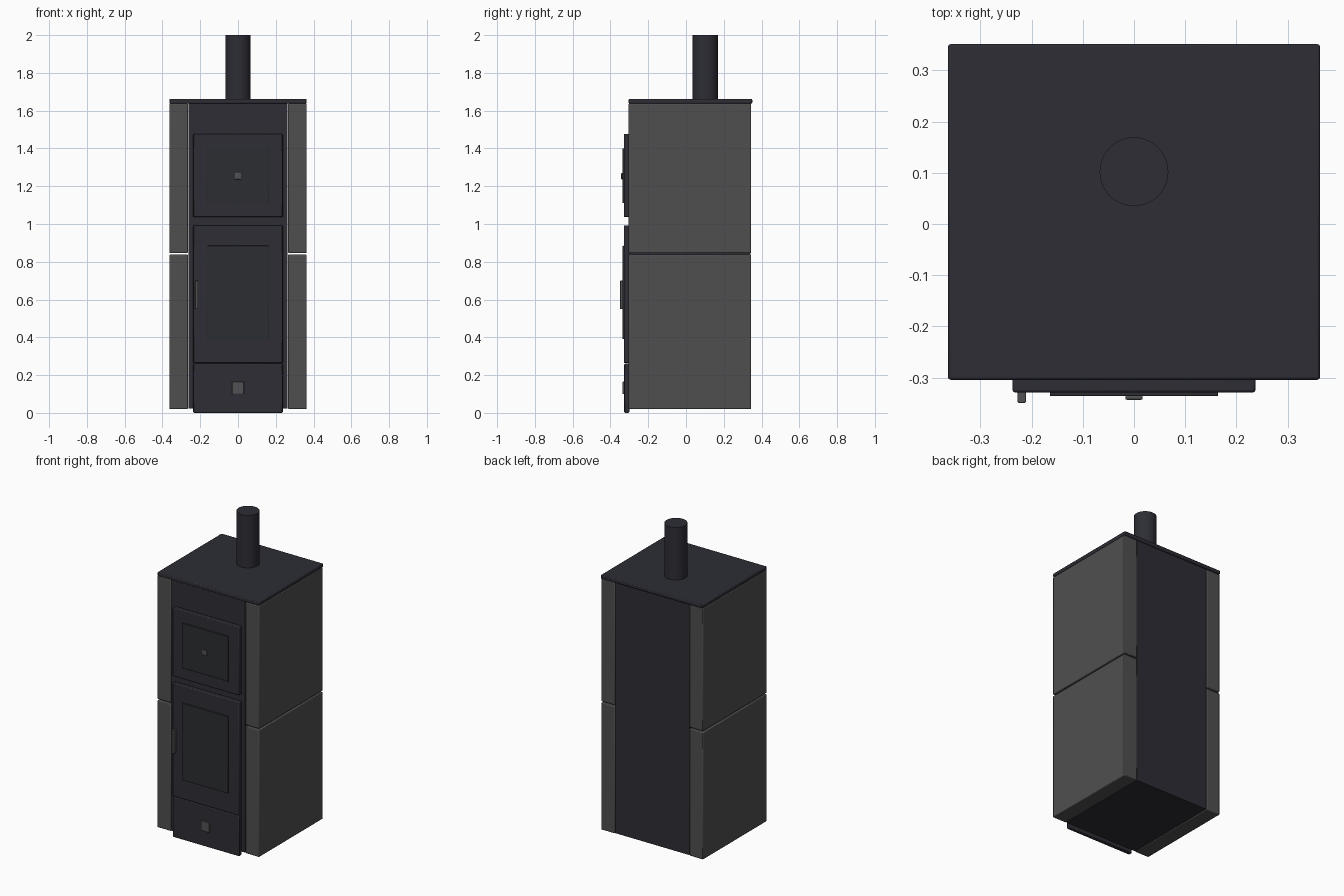
import bpy

if "Cube" in bpy.data.objects:
    bpy.data.objects.remove(bpy.data.objects["Cube"])

def material(name, rgb):
    m = bpy.data.materials.new(name)
    m.diffuse_color = (*rgb, 1)
    m.use_nodes = True
    m.node_tree.nodes["Principled BSDF"].inputs["Base Color"].default_value = m.diffuse_color
    return m

STEEL = material("dark steel", (0.026, 0.026, 0.036))
STONE = material("grey stone", (0.078, 0.078, 0.080))
GLASS = material("dark glass", (0.024, 0.026, 0.031))
METAL = material("grey metal", (0.085, 0.085, 0.090))

def finish(o, name, mat, bevel=0.0):
    o.name = name
    o.data.materials.append(mat)
    if bevel:
        b = o.modifiers.new("Bevel", 'BEVEL')
        b.width, b.segments = bevel, 2
    bpy.ops.object.shade_smooth_by_angle(angle=0.6)
    return o

def box(name, x, y, z, mat, bevel=0.0):
    """Box from (min, max) pairs on each axis."""
    bpy.ops.mesh.primitive_cube_add(size=1)
    o = bpy.context.object
    o.location = [(a + b) / 2 for a, b in (x, y, z)]
    o.scale = [b - a for a, b in (x, y, z)]
    bpy.ops.object.transform_apply(location=False, rotation=False, scale=True)
    return finish(o, name, mat, bevel)

# Steel core and top plate
box("core", (-0.262, 0.262), (-0.301, 0.341), (0.022, 1.642), STEEL)
box("top_plate", (-0.363, 0.363), (-0.304, 0.351), (1.638, 1.662), STEEL, 0.005)

# Stone side panels, two per side with an open joint between them
for side, s in (("left", -1), ("right", 1)):
    for level, z in (("lower", (0.02, 0.838)), ("upper", (0.846, 1.638))):
        box(f"{level}_{side}_panel", sorted((s * 0.265, s * 0.363)),
            (-0.304, 0.345), z, STONE, 0.005)

# Flue pipe
bpy.ops.mesh.primitive_cylinder_add(vertices=48, radius=0.067, depth=0.36,
                                    location=(0, 0.102, 1.82))
finish(bpy.context.object, "flue_pipe", STEEL)

# Doors and ash drawer
W = (-0.237, 0.237)
box("oven_door", W, (-0.329, -0.300), (1.036, 1.477), STEEL, 0.005)
box("fire_door", W, (-0.329, -0.300), (0.263, 0.992), STEEL, 0.005)
box("ash_drawer", W, (-0.327, -0.300), (0.0, 0.261), STEEL, 0.005)

# Glass panes
box("oven_glass", (-0.164, 0.164), (-0.336, -0.328), (1.11, 1.40), GLASS, 0.002)
box("fire_glass", (-0.164, 0.164), (-0.336, -0.328), (0.39, 0.885), GLASS, 0.002)

# Handle and knobs
box("fire_door_handle", (-0.227, -0.211), (-0.349, -0.327), (0.55, 0.70), METAL, 0.002)
box("oven_knob", (-0.017, 0.017), (-0.343, -0.335), (1.236, 1.271), METAL, 0.003)
box("drawer_knob", (-0.031, 0.031), (-0.336, -0.326), (0.10, 0.165), METAL, 0.002)
